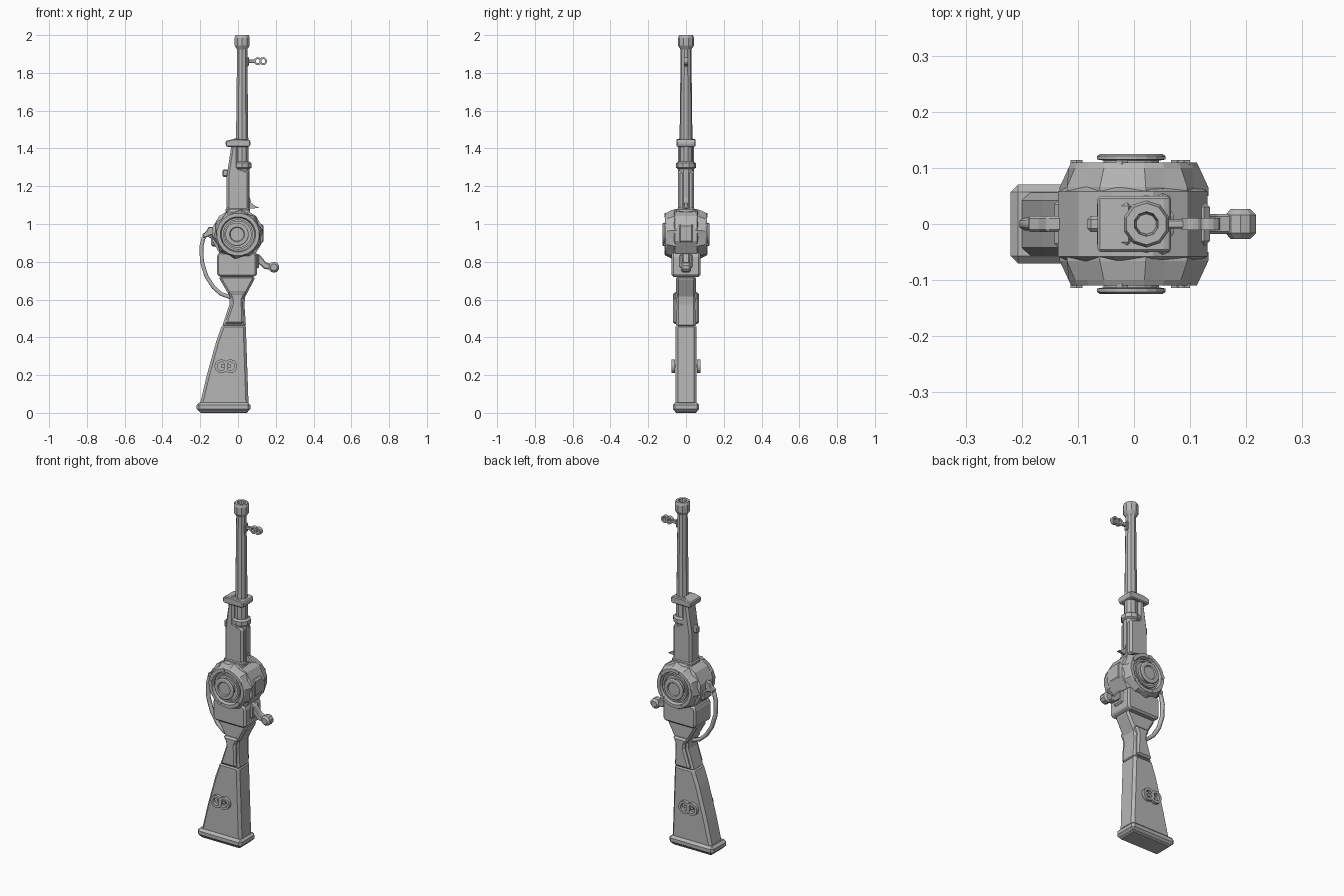
import bpy, bmesh, math
from mathutils import Vector

grey = bpy.data.materials.new("gunmetal grey")
grey.diffuse_color = (0.47, 0.47, 0.47, 1)


def finish(name, bm, bevel=0.0, smooth=None):
    bmesh.ops.recalc_face_normals(bm, faces=bm.faces)
    me = bpy.data.meshes.new(name)
    bm.to_mesh(me)
    bm.free()
    me.materials.append(grey)
    ob = bpy.data.objects.new(name, me)
    bpy.context.collection.objects.link(ob)
    if bevel:
        mod = ob.modifiers.new("bevel", 'BEVEL')
        mod.width, mod.segments = bevel, 1
        mod.limit_method, mod.angle_limit = 'ANGLE', math.radians(35)
    if smooth:
        bpy.ops.object.select_all(action='DESELECT')
        ob.select_set(True)
        bpy.context.view_layer.objects.active = ob
        bpy.ops.object.shade_smooth_by_angle(angle=math.radians(smooth))
    return ob


def prism(name, pts, y0, y1, bevel=0.0):
    """Outline in x and z, pushed through from y0 to y1."""
    bm = bmesh.new()
    a = [bm.verts.new((x, y0, z)) for x, z in pts]
    b = [bm.verts.new((x, y1, z)) for x, z in pts]
    bm.faces.new(a)
    bm.faces.new(b)
    for i in range(len(pts)):
        j = (i + 1) % len(pts)
        bm.faces.new((a[i], a[j], b[j], b[i]))
    return finish(name, bm, bevel)


def box(name, x0, x1, y0, y1, z0, z1, bevel=0.0):
    return prism(name, [(x0, z0), (x1, z0), (x1, z1), (x0, z1)], y0, y1, bevel)


def lathe(name, prof, sides, centre=(0, 0, 0), axis='Z', closed=False, smooth=None, teeth=None):
    """Turn (radius, height) points; teeth gives a second radius for every other spoke."""
    bm = bmesh.new()
    rings = []
    for k, (r, h) in enumerate(prof):
        ring = []
        for i in range(sides):
            t = 2 * math.pi * (i + 0.5) / sides
            q = teeth[k] if teeth and i % 2 and teeth[k] else r
            u, v = q * math.cos(t), q * math.sin(t)
            p = {'Z': (u, v, h), 'Y': (u, h, v), 'X': (h, u, v)}[axis]
            ring.append(bm.verts.new(Vector(p) + Vector(centre)))
        rings.append(ring)
    pairs = list(zip(rings, rings[1:])) + ([(rings[-1], rings[0])] if closed else [])
    for a, b in pairs:
        for i in range(sides):
            j = (i + 1) % sides
            bm.faces.new((a[i], a[j], b[j], b[i]))
    if not closed:
        bm.faces.new(rings[0])
        bm.faces.new(rings[-1])
    return finish(name, bm, 0, smooth)


def ring(name, x, y, z, r_in, r_out, half, sides=14):
    return lathe(name, [(r_in, -half), (r_out, -half), (r_out, half), (r_in, half)],
                 sides, (x, y, z), 'Y', closed=True)


# ---- barrel and muzzle
BX = 0.022
lathe("barrel", [(0.034, 1.04), (0.034, 1.45), (0.028, 1.95)], 10, (BX, 0, 0))
lathe("muzzle", [(0.029, 1.925), (0.042, 1.945), (0.042, 1.985), (0.037, 2.0), (0.022, 2.0),
                 (0.018, 1.96)], 10, (BX, 0, 0))
# ---- front sight: stem and two joined rings
box("sight_stem", 0.045, 0.093, -0.008, 0.008, 1.852, 1.872, 0.003)
box("sight_base", 0.04, 0.058, -0.013, 0.013, 1.835, 1.885, 0.004)
for x in (0.105, 0.133):
    ring("sight_ring", x, 0, 1.862, 0.011, 0.021, 0.011)

# ---- fore stock, barrel sleeve and bands
prism("fore_stock", [(-0.06, 1.03), (0.058, 1.03), (0.058, 1.28), (0.0, 1.30), (0.0, 1.45),
                     (-0.02, 1.46), (-0.033, 1.43), (-0.06, 1.25)], -0.043, 0.043, 0.012)
lathe("barrel_sleeve", [(0.042, 1.05), (0.042, 1.31), (0.036, 1.33), (0.036, 1.43)], 10, (BX, 0, 0))
lathe("middle_band", [(0.04, 1.29), (0.052, 1.298), (0.052, 1.322), (0.04, 1.33)], 10, (BX, 0, 0))
prism("front_band", [(-0.065, 1.415), (-0.058, 1.408), (0.058, 1.408), (0.066, 1.415),
                     (0.066, 1.44), (0.058, 1.447), (-0.025, 1.45), (-0.065, 1.44)],
      -0.05, 0.05, 0.014)
box("fore_stock_stud", -0.083, -0.05, -0.014, 0.014, 1.25, 1.288, 0.006)
box("fore_stock_collar", -0.066, 0.064, -0.048, 0.048, 1.055, 1.09, 0.012)
# ---- rear sight fin
prism("rear_sight_fin", [(0.045, 1.08), (0.112, 1.085), (0.085, 1.1), (0.07, 1.112),
                         (0.06, 1.15), (0.045, 1.13)], -0.008, 0.008)

# ---- drum: core, toothed shoulders, faces and hub caps
DZ = 0.945
lathe("drum_core", [(0.12, -0.066), (0.138, -0.058), (0.138, 0.058), (0.12, 0.066)],
      12, (-0.002, 0, DZ), 'Y')
for s in (-1, 1):
    prof = [(0.134, 0.05), (0.134, 0.066), (0.118, 0.1), (0.113, 0.11), (0.094, 0.11),
            (0.088, 0.09), (0.01, 0.09)]
    lathe("drum_shoulder", [(r, s * h) for r, h in prof], 20, (0, 0, DZ), 'Y',
          teeth=[0.12, 0.12, 0.118, 0.113, None, None, None])
    lathe("hub_cap", [(0.05, s * 0.08), (0.05, s * 0.113), (0.062, s * 0.115), (0.062, s * 0.121),
                      (0.056, s * 0.125), (0.04, s * 0.125), (0.036, s * 0.119), (0.01, s * 0.119)],
          20, (-0.005, 0, DZ), 'Y')
    ring("face_ring", 0, s * 0.097, DZ, 0.07, 0.08, 0.008, 20)
    # small lugs around the drum face
    for k in range(5):
        t = math.radians(30 + 72 * k)
        lathe("face_lug", [(0.012, s * 0.1), (0.012, s * 0.114)], 6,
              (0.103 * math.cos(t), 0, DZ + 0.103 * math.sin(t)), 'Y')
box("drum_top_block", -0.06, 0.065, -0.062, 0.062, 1.02, 1.075, 0.014)
box("drum_right_block", 0.08, 0.135, -0.04, 0.04, 0.90, 1.0, 0.01)
box("drum_left_block", -0.142, -0.08, -0.045, 0.045, 0.88, 0.94, 0.01)

# ---- receiver below the drum
prism("receiver", [(-0.112, 0.735), (-0.1, 0.72), (0.09, 0.72), (0.1, 0.735), (0.1, 0.835),
                   (0.085, 0.85), (-0.1, 0.85), (-0.112, 0.835)], -0.076, 0.076, 0.01)
box("receiver_neck", -0.09, 0.08, -0.062, 0.062, 0.84, 0.9)
# ---- bolt handle with knob
prism("bolt_arm", [(0.09, 0.845), (0.112, 0.84), (0.15, 0.795), (0.19, 0.785), (0.19, 0.757),
                   (0.14, 0.762), (0.115, 0.785), (0.09, 0.79)], -0.018, 0.018, 0.005)
box("bolt_plate", 0.095, 0.112, -0.035, 0.035, 0.765, 0.84, 0.008)
lathe("bolt_knob", [(0.018, -0.027), (0.029, -0.016), (0.029, 0.016), (0.018, 0.027)],
      10, (0.19, 0, 0.771), 'Y')

# ---- shoulder stock with grip and raised cheek panels
prism("grip", [(-0.1, 0.725), (0.088, 0.725), (0.086, 0.705), (0.038, 0.615), (0.034, 0.575),
               (0.042, 0.455), (-0.085, 0.455), (-0.045, 0.575), (-0.046, 0.62), (-0.098, 0.71)],
      -0.052, 0.052, 0.012)
prism("stock", [(-0.083, 0.47), (0.041, 0.47), (0.056, 0.04), (-0.203, 0.04), (-0.165, 0.2),
                (-0.115, 0.38)], -0.056, 0.056, 0.014)
prism("grip_panel", [(-0.055, 0.64), (0.045, 0.64), (0.026, 0.6), (0.03, 0.47), (-0.07, 0.47),
                     (-0.034, 0.58), (-0.036, 0.605)], -0.068, 0.068, 0.01)
box("butt_plate", -0.22, 0.066, -0.07, 0.07, 0.008, 0.054, 0.013)
box("butt_pad", -0.205, 0.052, -0.058, 0.058, 0.0, 0.02, 0.006)

# ---- linked sling rings on both sides of the stock
for s in (-1, 1):
    for x in (-0.088, -0.04):
        ring("sling_ring", x, s * 0.068, 0.247, 0.022, 0.036, 0.009, 16)
    box("sling_ring_bar", -0.09, -0.038, s * 0.058 - 0.008, s * 0.058 + 0.008, 0.24, 0.255)

# ---- curved guard from the drum down to the grip
path = [(-0.125, 0.925), (-0.165, 0.945), (-0.183, 0.925), (-0.194, 0.88), (-0.191, 0.8),
        (-0.168, 0.725), (-0.13, 0.665), (-0.09, 0.63), (-0.035, 0.61)]
cu = bpy.data.curves.new("guard_path", 'CURVE')
cu.dimensions = '3D'
cu.bevel_depth, cu.bevel_resolution, cu.use_fill_caps = 0.012, 1, True
sp = cu.splines.new('POLY')
sp.points.add(len(path) - 1)
for p, (x, z) in zip(sp.points, path):
    p.co = (x, 0, z, 1)
cu.materials.append(grey)
guard = bpy.data.objects.new("curved_guard", cu)
bpy.context.collection.objects.link(guard)
prism("guard_hook", [(-0.12, 0.985), (-0.155, 0.985), (-0.17, 0.96), (-0.19, 0.945), (-0.18, 0.925),
                     (-0.12, 0.95)], -0.014, 0.014, 0.004)
